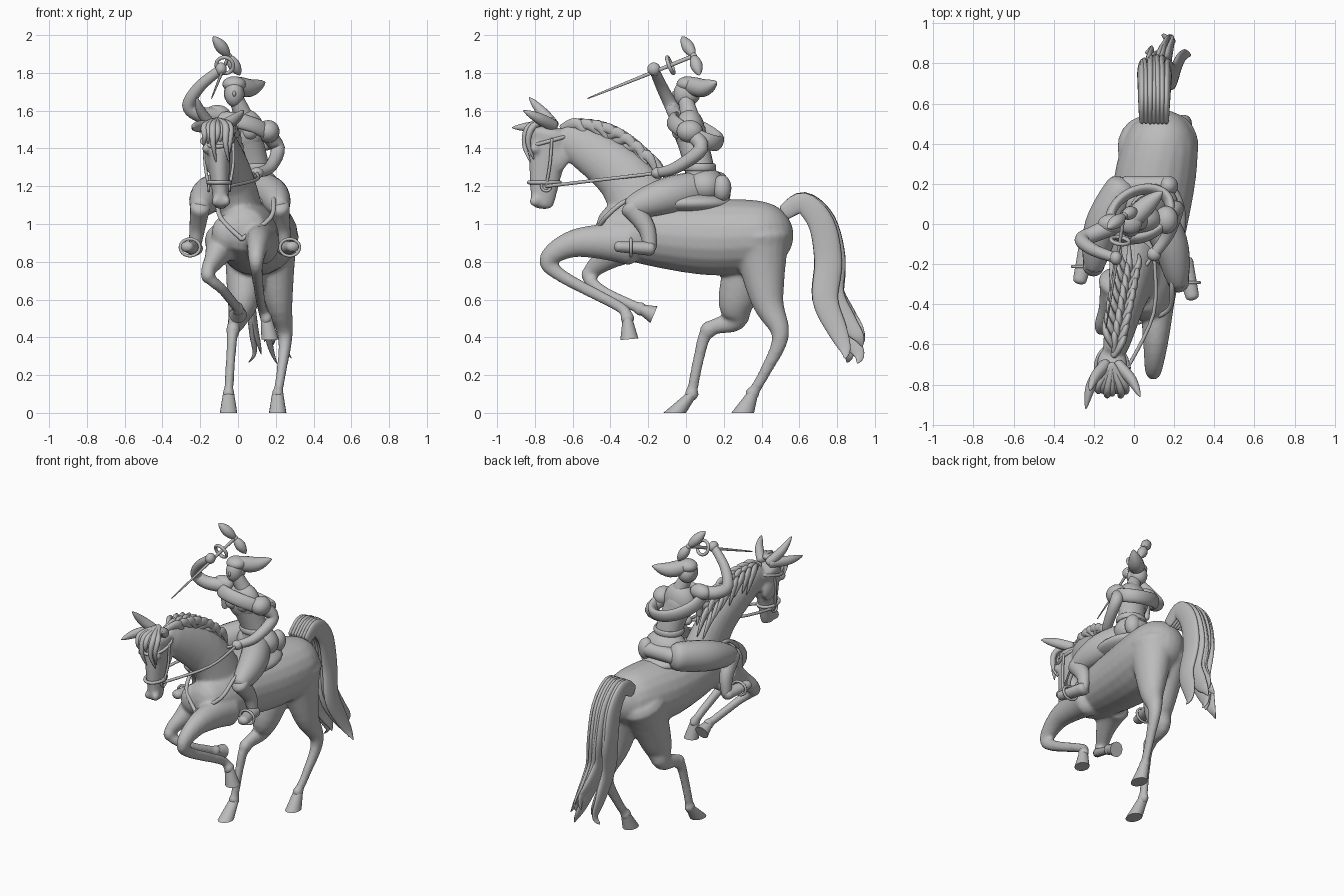
import bpy, bmesh, random
from math import sin, cos, pi
from mathutils import Vector, Matrix

random.seed(4)
default = bpy.data.objects.get("Cube")
if default:
    bpy.data.objects.remove(default, do_unlink=True)

grey = bpy.data.materials.new("stone grey")
grey.use_nodes = True
grey.diffuse_color = (.5, .5, .5, 1)
shader = next(node for node in grey.node_tree.nodes if node.type == 'BSDF_PRINCIPLED')
shader.inputs["Base Color"].default_value = grey.diffuse_color

X, Y, Z = Vector((1, 0, 0)), Vector((0, 1, 0)), Vector((0, 0, 1))


def finish(name, bm):
    bmesh.ops.recalc_face_normals(bm, faces=bm.faces[:])
    for face in bm.faces:
        face.smooth = True
    mesh = bpy.data.meshes.new(name)
    bm.to_mesh(mesh)
    bm.free()
    mesh.materials.append(grey)
    obj = bpy.data.objects.new(name, mesh)
    bpy.context.collection.objects.link(obj)
    return obj


def oval(centre, u, v, sides=20):
    turns = [2 * pi * j / sides for j in range(sides)]
    return [centre + u * cos(a) + v * sin(a) for a in turns]


def skin(bm, rings):
    """Bridge rings of points into a closed skin with crisp end caps."""
    loops = [[bm.verts.new(point) for point in ring] for ring in rings]
    for near, far in zip(loops, loops[1:]):
        for j in range(len(near)):
            bm.faces.new((near[j - 1], near[j], far[j], far[j - 1]))
    for end in (loops[0], loops[-1]):
        for edge in bm.faces.new(end).edges:
            edge.smooth = False


def spline(joints, steps=5):
    """Smooth path through the joints."""
    keys = [Vector(joint) for joint in joints]
    keys = [keys[0], *keys, keys[-1]]
    path = []
    for before, start, stop, after in zip(keys, keys[1:], keys[2:], keys[3:]):
        for step in range(steps):
            t = step / steps
            line = start.lerp(stop, t)
            bend_in = (stop - before) / 2 - (stop - start)
            bend_out = (after - start) / 2 - (stop - start)
            path.append(line + t * (1 - t) * ((1 - t) * bend_in - t * bend_out))
    return path + [keys[-1]]


def limb(name, joints, thick, thin, flat=1, ease=1, swell=0, side=X, into=None):
    """Round-ended tube whose radius runs from thick to thin with a swelling between."""
    path = spline(joints)
    last = len(path) - 1
    frames = []
    for i, spot in enumerate(path):
        f = i / last
        radius = thin + (thick - thin) * (1 - f) ** ease + swell * sin(pi * f)
        along = (path[min(i + 1, last)] - path[max(i - 1, 0)]).normalized()
        u = (side - along * side.dot(along)).normalized()
        v = along.cross(u)
        frames.append((spot, u * radius * flat, v * radius, along * radius * flat * .6))
    head, tail = [], []
    for a in (.5, 1, 1.4):
        c, u, v, along = frames[0]
        head.insert(0, (c - along * sin(a), u * cos(a), v * cos(a)))
        c, u, v, along = frames[-1]
        tail.append((c + along * sin(a), u * cos(a), v * cos(a)))
    bm = bmesh.new() if into is None else into
    skin(bm, [oval(*frame[:3]) for frame in head + frames + tail])
    if into is None:
        finish(name, bm)


def hoop(name, centre, u, v, radius=.01, flat=1):
    """Closed band on an ellipse spanned by u and v."""
    ring = oval(Vector(centre), u, v)
    limb(name, ring + ring[:1], radius, radius, flat, side=u.cross(v).normalized())


def blob(name, centre, size, into=None):
    bm = bmesh.new() if into is None else into
    place = Matrix.LocRotScale(Vector(centre), None, Vector(size))
    bmesh.ops.create_uvsphere(bm, u_segments=24, v_segments=16, radius=1, matrix=place)
    if into is None:
        finish(name, bm)


def plane(xs, *pairs):
    """Joints from side positions (y, z), with x spread evenly over xs."""
    joints = []
    for i, (y, z) in enumerate(pairs):
        f = i / (len(pairs) - 1) * (len(xs) - 1)
        k = min(int(f), len(xs) - 2)
        joints.append((xs[k] + (xs[k + 1] - xs[k]) * (f - k), y, z))
    return joints


def leg(name, joints, thick, base, bend):
    """Horse leg fused to the body, bony at the bend, with a separate hoof."""
    limb(name, joints, thick, .029, flat=.85, ease=3, into=horse)
    top, base = Vector(joints[-1]), Vector(base)
    blob("bend", joints[bend], (.038, .046, .046), horse)
    blob("fetlock", top, (.033, .038, .038), horse)
    facing = (top - base).normalized() if base.z else Z
    v = facing.cross(X).normalized() * (.8 if base.z else 1)
    bm = bmesh.new()
    skin(bm, [oval(top.lerp(base, f), X * (.03 + .016 * f), v * (.032 + .028 * f))
              for f in (0, .3, .5, 1)])
    finish(name + "_hoof", bm)


# Horse: trunk, neck, head and legs fused into one skin
horse = bmesh.new()
limb("trunk", plane((.14, .03), (.42, .94), (.1, .93), (-.4, .97)),
     .18, .13, swell=.045, into=horse)
blob("rump", (.14, .38, .94), (.17, .19, .18), horse)
neck = plane((.03, -.02, -.1), (-.2, 1), (-.33, 1.25), (-.64, 1.47))
limb("neck", neck, .19, .08, flat=.65, ease=.7, into=horse)
limb("head", plane((-.11, -.09), (-.71, 1.47), (-.74, 1.3), (-.76, 1.1)),
     .125, .058, flat=.62, into=horse)
for s in (-1, 1):
    blob("cheek", (-.11 + s * .04, -.69, 1.35), (.03, .07, .08), horse)
    blob("brow", (-.11 + s * .06, -.8, 1.4), (.02, .03, .03), horse)
    blob("nostril", (-.09 + s * .03, -.8, 1.12), (.02, .03, .03), horse)
    blob("breast", (.01 + s * .07, -.4, .95), (.08, .07, .1), horse)
leg("hind_leg_left", plane((.18, .25, .21), (.39, .92), (.43, .6), (.5, .41), (.42, .22), (.35, .1)),
    .17, (.21, .3, 0), 2)
leg("hind_leg_right", plane((.06, -.02, -.05), (.38, .92), (.27, .6), (.26, .49),
                            (.12, .44), (.07, .3), (.03, .1)),
    .17, (-.05, -.06, 0), 3)
leg("front_leg_left", plane((.12, .09, .15), (-.3, .9), (-.58, .9), (-.73, .81),
                            (-.65, .72), (-.35, .56), (-.31, .5)),
    .12, (.17, -.3, .39), 2)
leg("front_leg_right", plane((-.08, -.16, 0), (-.3, .9), (-.42, .82), (-.51, .73),
                             (-.45, .65), (-.24, .55)),
    .12, (0, -.17, .52), 2)
body = finish("horse_body", horse)
fuse = body.modifiers.new("fuse", 'REMESH')
fuse.mode = 'VOXEL'
fuse.voxel_size = .011
fuse.use_smooth_shade = True
soften = body.modifiers.new("soften", 'SMOOTH')
soften.iterations = 8

# Ears and forelock
poll = Vector((-.11, -.7, 1.52))
for name, lean, tip in (("ear_left", .03, (.03, -.86, 1.6)), ("ear_right", -.04, (-.24, -.92, 1.51)),
                        ("poll_tuft", -.03, (-.22, -.83, 1.67))):
    root, tip = poll + X * lean, Vector(tip)
    limb(name, (root, root.lerp(tip, .5) + X * lean / 2, tip), .03, .003, flat=.9, swell=.012)
for i in range(7):
    spread = X * (i - 3) * .022
    fall = Z * random.uniform(.08, .2)
    brow = poll + spread - Y * random.uniform(.1, .13)
    limb("forelock", (poll + Z * .03, brow, brow - fall / 2 - Y * .03,
                      brow - fall + X * random.uniform(-.03, .03)), .015, .003, swell=.008)

# Mane locks sweeping off the crest
low = Vector(neck[1]) + Y * .11 + Z * .08
high = Vector(neck[2]) + Y * .02 + Z * .06
for i in range(24):
    f = i / 23
    lean = X * (i % 3 - 1) * .05
    root = low.lerp(high, f) + Z * .06 * sin(pi * f)
    tip = root + lean + Y * random.uniform(.1, .16) - Z * random.uniform(.06, .14)
    limb("mane_lock", (root - Z * .03 - Y * .03, root + lean + Y * .05, tip), .03, .004, flat=.6, swell=.01)

# Tail strands
curl = plane((.1, .1, .16), (.52, 1.06), (.62, 1.11), (.72, 1), (.76, .8), (.75, .6), (.82, .44), (.87, .34))
for i in range(7):
    stray = Vector((random.uniform(-.05, .05), random.uniform(-.06, .05), random.uniform(-.03, .12)))
    strand = [Vector(joint) + X * (i - 3) * .02 + stray * (k / 6) ** 2 for k, joint in enumerate(curl)]
    strand.append(strand[-1] + Vector((stray.x, stray.z * .3, -.05)))
    limb("tail_strand", strand, .04, .003, flat=.35, swell=.05)

# Tack: bridle, reins, breast strap and saddle
rein_hand = Vector((.1, -.15, 1.27))
hoop("noseband", (-.1, -.75, 1.22), X * .058, Y * .082)
hoop("browband", (-.11, -.72, 1.44), X * .08, Vector((0, .11, .03)))
for s, label in ((1, "left"), (-1, "right")):
    bit = Vector((-.1 + s * .055, -.74, 1.2))
    flank = Vector((.04 + s * .15, -.3, 1.13))
    limb("cheek_strap_" + label, (bit, bit + Vector((s * .02, .02, .12)), bit + Vector((s * .02, .03, .25))),
         .008, .008)
    hoop("bit_ring_" + label, bit, Y * .025, Z * .025, .007)
    limb("rein_" + label, (bit, bit.lerp(rein_hand, .5) + X * s * .07, rein_hand), .009, .009)
    limb("breast_strap_" + label, ((.02, -.49, .92), flank - Vector((s * .02, .13, .1)), flank, flank + Y * .15),
         .012, .012)
blob("saddle", (.09, .02, 1.11), (.17, .23, .06))
roll = Vector((.06, .19, 1.19))
limb("saddle_roll", (roll - X * .1, roll + X * .1), .05, .05, side=Y)
blob("belt_pouch", roll + X * .11, (.05, .05, .07))

# Rider: trousers, calves, boots and stirrups
for s, label in ((1, "left"), (-1, "right")):
    def astride(x, y, z):
        return Vector((.01 + s * x, y - s * .04, z))
    hip, knee = astride(.07, .14, 1.19), astride(.21, -.25, 1.09)
    ankle, toe = astride(.24, -.15, .87), astride(.28, -.32, .88)
    limb("trouser_" + label, (hip, hip.lerp(knee, .5) + Vector((s * .03, 0, .01)), knee),
         .09, .055, flat=.9, swell=.025)
    limb("calf_" + label, (knee, knee.lerp(ankle, .5) + Y * .03, ankle), .06, .033, flat=.9)
    limb("boot_" + label, (ankle, ankle.lerp(toe, .5), toe), .038, .028, flat=1.2)
    hoop("stirrup_" + label, ankle.lerp(toe, .6), X * .052, Z * .045, .008)

# Rider: torso and head
waist, chest, face = Vector((.08, .07, 1.3)), Vector((.03, .02, 1.49)), Vector((-.02, -.01, 1.69))
blob("hips", waist + Y * .03 - Z * .1, (.14, .11, .1))
limb("torso", (waist - Z * .1, waist, chest), .09, .085, flat=1.1, swell=-.01)
blob("ribcage", chest, (.11, .08, .12))
for s in (-1, 1):
    blob("bust", chest + Vector((s * .04 - .01, -.055, 0)), (.045, .04, .045))
hoop("waist_belt", waist, X * .09, Y * .08, flat=2)
limb("throat", (chest + Z * .08, face), .05, .035)
blob("head", face, (.052, .055, .07))
blob("hair", face + Y * .03, (.055, .055, .06))
blob("nose", face - Y * .052, (.009, .012, .015))

# Hat with its trailing brim
crown = face + Y * .02 + Z * .05
blob("hat_crown", crown, (.062, .06, .042))
limb("hat_brim", (crown, crown + Vector((.08, .08, -.02)), crown + Vector((.16, .15, .01))),
     .04, .006, swell=.025)

# Shawl, sleeves and arms
hoop("shawl", chest + Y * .03, Vector((.15, .03, -.04)), Vector((0, .12, -.05)), .024, flat=1.8)
drape = chest + Vector((-.13, -.02, .05))
limb("shawl_end", (drape, drape - Z * .06, drape - Z * .12), .03, .018)
blob("sleeve_left", chest + X * .13, (.06, .07, .06))
blob("sleeve_right", chest + Vector((-.14, -.02, .09)), (.07, .05, .05))
limb("arm_left", (chest + X * .11, (.21, .08, 1.4), (.17, -.05, 1.3), rein_hand), .045, .025)
blob("hand_left", rein_hand, (.035, .035, .03))
sword_hand = Vector((-.09, -.17, 1.82))
limb("arm_right", (chest + Vector((-.11, -.02, .08)), (-.2, -.05, 1.58), (-.26, -.08, 1.63),
                   (-.2, -.13, 1.73), sword_hand), .047, .025, side=Y)
blob("hand_right", sword_hand, (.03, .035, .035))

# Sword with ring guard and ribbons
tip, pommel = Vector((-.14, -.52, 1.665)), Vector((-.05, .04, 1.89))
limb("sword", (tip, tip.lerp(pommel, .5), pommel), .003, .011, flat=.8, ease=2)
axis = (pommel - tip).normalized()
across = axis.cross(Z).normalized()
hoop("sword_guard", tip.lerp(pommel, .78), across * .045, axis.cross(across) * .045)
blob("pommel", pommel, (.018, .018, .018))
for name, drift in (("ribbon_upper", Vector((-.08, -.06, .1))), ("ribbon_lower", Vector((.06, .03, -.1)))):
    limb(name, (pommel, pommel + drift * .5, pommel + drift), .01, .005, swell=.025)
